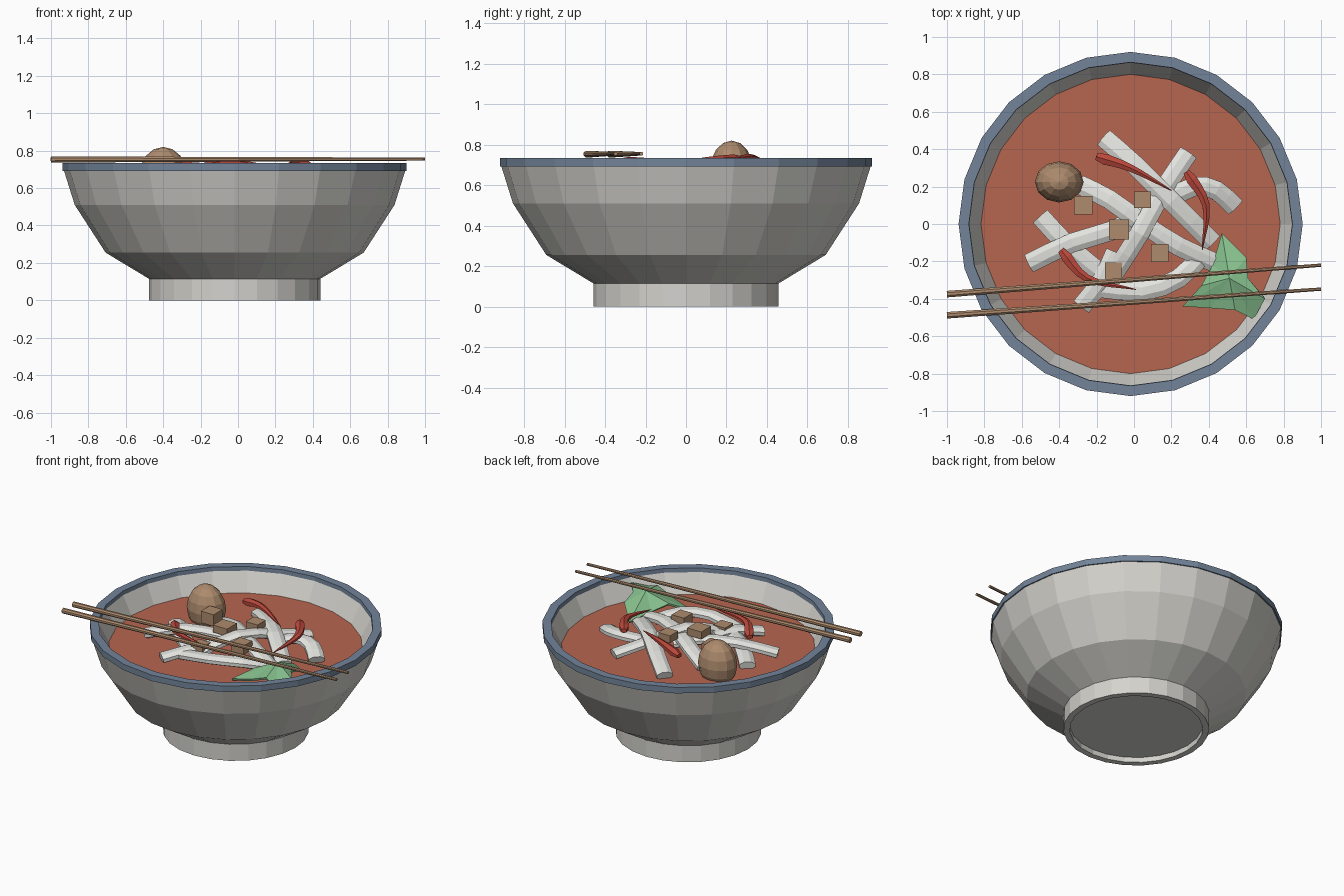
import bpy, bmesh
from math import sin, cos, pi, tau
from mathutils import Vector, Matrix

cube = bpy.data.objects.get("Cube")
if cube:
    bpy.data.objects.remove(cube)

CX = -0.018      # bowl axis
SOUP_Z = 0.58


def material(name, rgb):
    m = bpy.data.materials.new(name)
    m.use_nodes = True
    m.diffuse_color = (*rgb, 1)
    m.node_tree.nodes["Principled BSDF"].inputs["Base Color"].default_value = (*rgb, 1)
    return m


ceramic = material("pale ceramic", (0.66, 0.65, 0.61))
glaze = material("blue glaze", (0.17, 0.23, 0.32))
broth = material("red broth", (0.47, 0.13, 0.08))
noodle_white = material("noodle white", (0.77, 0.77, 0.74))
chili_red = material("chili red", (0.5, 0.065, 0.045))
leaf_green = material("leaf green", (0.24, 0.53, 0.27))
brown = material("warm brown", (0.42, 0.26, 0.155))


def finish(name, bm, *mats):
    bmesh.ops.recalc_face_normals(bm, faces=bm.faces)
    me = bpy.data.meshes.new(name)
    bm.to_mesh(me)
    bm.free()
    for m in mats:
        me.materials.append(m)
    ob = bpy.data.objects.new(name, me)
    bpy.context.collection.objects.link(ob)
    return ob


def skin(bm, rings):
    """Join successive closed rings with quads and cap both ends."""
    n = len(rings[0])
    for a, b in zip(rings, rings[1:]):
        for i in range(n):
            j = (i + 1) % n
            bm.faces.new((a[i], a[j], b[j], b[i]))
    bm.faces.new(rings[0])
    bm.faces.new(rings[-1])


def lathe(name, profile, sides, *mats):
    bm = bmesh.new()
    skin(bm, [[bm.verts.new((CX + r * cos(tau * i / sides), r * sin(tau * i / sides), z))
               for i in range(sides)] for r, z in profile])
    return finish(name, bm, *mats)


def smooth_path(pts, steps):
    """Catmull-Rom points through the given controls."""
    p = [Vector(q) for q in pts]
    p = [2 * p[0] - p[1]] + p + [2 * p[-1] - p[-2]]
    out = []
    for k in range(1, len(p) - 2):
        a, b, c, d = p[k - 1:k + 3]
        for s in range(steps):
            t = s / steps
            out.append(0.5 * (2 * b + (c - a) * t + (2 * a - 5 * b + 4 * c - d) * t * t
                              + (3 * b - a - 3 * c + d) * t ** 3))
    return out + [p[-2]]


def sweep(name, path, width, height, sides, mat, taper=lambda t: 1.0):
    """Sweep an elliptical section along a path lying mostly flat."""
    bm = bmesh.new()
    rings = []
    last = len(path) - 1
    for k, c in enumerate(path):
        along = (path[min(k + 1, last)] - path[max(k - 1, 0)]).normalized()
        side = along.cross(Vector((0, 0, 1))).normalized()
        up = side.cross(along)
        f = taper(k / last)
        rings.append([bm.verts.new(c + f * (side * width * cos(a) + up * height * sin(a)))
                      for a in (tau * (i + 0.5) / sides for i in range(sides))])
    skin(bm, rings)
    return finish(name, bm, mat)


# Bowl: recessed foot, flaring body, glazed lip, inner wall
bowl = lathe("bowl", [(0.418, 0.035), (0.418, 0), (0.458, 0), (0.458, 0.115), (0.69, 0.255),
                      (0.855, 0.51), (0.912, 0.692), (0.92, 0.692), (0.92, 0.733), (0.865, 0.733),
                      (0.863, 0.705), (0.8, SOUP_Z), (0.62, 0.3), (0.4, 0.17)], 24, ceramic, glaze)
for f in bowl.data.polygons:
    if f.center.z > 0.7 or (f.center.z > 0.69 and abs(f.normal.z) > 0.9):
        f.material_index = 1

lathe("soup", [(0.79, SOUP_Z - 0.02), (0.802, SOUP_Z)], 24, broth)

# Noodles: flattened ribbons heaped in the middle
noodles = [
    [(-0.16, 0.46, 0.6), (0.0, 0.32, 0.65), (0.2, 0.12, 0.67), (0.42, -0.1, 0.61)],
    [(0.29, 0.38, 0.6), (0.15, 0.17, 0.65), (0.03, -0.05, 0.69), (-0.11, -0.27, 0.62)],
    [(0.54, 0.09, 0.6), (0.44, 0.18, 0.64), (0.32, 0.2, 0.65), (0.18, 0.13, 0.62)],
    [(-0.29, 0.21, 0.6), (-0.13, 0.13, 0.65), (0.05, 0.0, 0.66), (0.24, -0.12, 0.65), (0.44, -0.21, 0.6)],
    [(-0.5, 0.04, 0.6), (-0.34, -0.13, 0.62), (-0.13, -0.3, 0.61)],
    [(-0.56, -0.21, 0.61), (-0.33, -0.1, 0.66), (-0.1, -0.03, 0.65), (0.05, 0.06, 0.62)],
    [(-0.28, -0.44, 0.6), (-0.17, -0.3, 0.63), (-0.1, -0.15, 0.63)],
    [(-0.2, -0.34, 0.61), (0.05, -0.36, 0.65), (0.24, -0.29, 0.65), (0.36, -0.17, 0.61)],
]
for n, pts in enumerate(noodles, 1):
    sweep(f"noodle_{n}", smooth_path(pts, 2), 0.056, 0.03, 8, noodle_white)

# Chilies: curved horns ending in a point
chilies = [
    [(-0.2, 0.36, 0.71), (-0.02, 0.3, 0.735), (0.2, 0.18, 0.71)],
    [(0.28, 0.28, 0.725), (0.385, 0.1, 0.72), (0.365, -0.14, 0.69)],
    [(-0.39, -0.14, 0.7), (-0.25, -0.29, 0.72), (0.01, -0.35, 0.71)],
]
for n, pts in enumerate(chilies, 1):
    sweep(f"chili_{n}", smooth_path(pts, 4), 0.037, 0.03, 6, chili_red,
          lambda t: 0.55 if t == 0 else max(0.06, (1 - t) ** 0.7))

# Chopsticks resting on the lip
for name, y0, y1 in (("back_chopstick", -0.375, -0.22), ("front_chopstick", -0.488, -0.348)):
    sweep(name, [Vector((-1, y0, 0.753)), Vector((1, y1, 0.755))], 0.019, 0.018, 8, brown,
          lambda t: 1 - 0.5 * t)

# Egg half sunk in the soup
bm = bmesh.new()
bmesh.ops.create_uvsphere(bm, u_segments=12, v_segments=8, radius=1,
                          matrix=Matrix.Translation((-0.4, 0.225, 0.66)) @ Matrix.Diagonal((0.13, 0.11, 0.16, 1)))
finish("egg", bm, brown)

# Diced cubes on top of the noodles
for n, (x, y, z, s, h) in enumerate([(-0.272, 0.1, 0.685, 0.098, 0.08), (-0.08, -0.03, 0.705, 0.108, 0.05),
                                     (0.045, 0.13, 0.7, 0.09, 0.05), (0.138, -0.155, 0.685, 0.094, 0.06),
                                     (-0.11, -0.25, 0.645, 0.09, 0.06)], 1):
    bm = bmesh.new()
    bmesh.ops.create_cube(bm, size=1, matrix=Matrix.Translation((x, y, z)) @ Matrix.Diagonal((s, s, h, 1)))
    finish(f"diced_cube_{n}", bm, brown)

# Crumpled leaf: a folded fan around a raised crown
outline = [(0.47, -0.05, 0.61), (0.6, -0.18, 0.66), (0.61, -0.29, 0.69), (0.7, -0.4, 0.69), (0.64, -0.51, 0.64),
           (0.54, -0.46, 0.69), (0.41, -0.45, 0.64), (0.26, -0.44, 0.6), (0.36, -0.33, 0.66), (0.42, -0.22, 0.63)]
bm = bmesh.new()
crown = bm.verts.new((0.51, -0.29, 0.725))
rim = [bm.verts.new(p) for p in outline]
for a, b in zip(rim, rim[1:] + rim[:1]):
    bm.faces.new((crown, a, b))
leaf = finish("leaf", bm, leaf_green)
solid = leaf.modifiers.new("thickness", 'SOLIDIFY')
solid.thickness = 0.015
